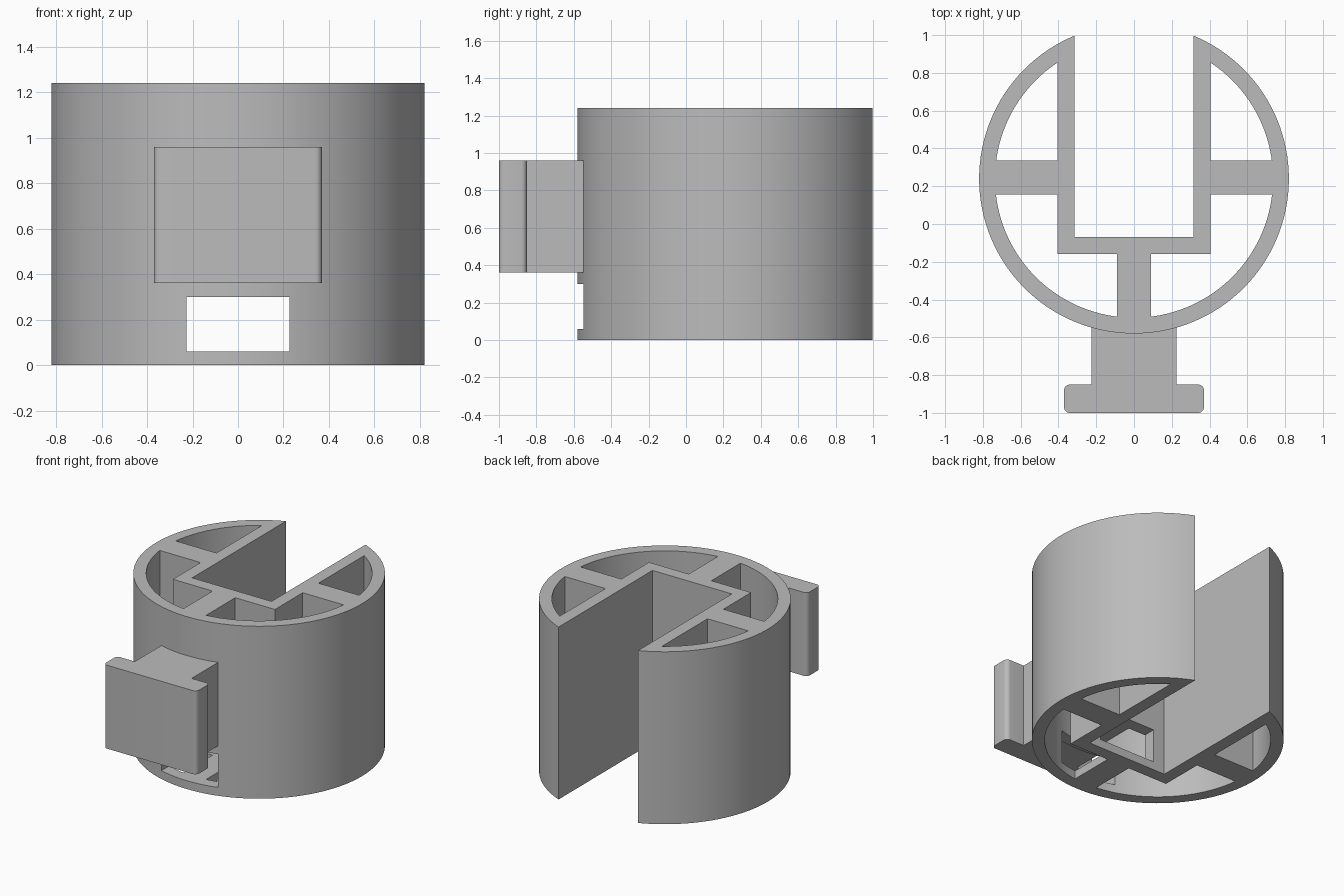
import bpy
import bmesh
import math

if "Cube" in bpy.data.objects:
    bpy.data.objects.remove(bpy.data.objects["Cube"], do_unlink=True)

HEIGHT = 1.24
CENTRE_Y = 0.24
OUTER_R, INNER_R = 0.82, 0.736
SLOT_HALF, SLOT_FLOOR = 0.316, -0.07
WALL = 0.09

grey = bpy.data.materials.new("plain grey")
grey.use_nodes = True
colour = (0.5, 0.5, 0.5, 1)
grey.diffuse_color = colour
grey.node_tree.nodes["Principled BSDF"].inputs["Base Color"].default_value = colour


def prism(name, outline, z0, z1):
    """Extrude a flat counter-clockwise outline from z0 to z1."""
    bm = bmesh.new()
    base = bm.faces.new([bm.verts.new((x, y, z0)) for x, y in outline])
    top = bmesh.ops.extrude_face_region(bm, geom=[base])["geom"]
    bmesh.ops.translate(bm, vec=(0, 0, z1 - z0),
                        verts=[v for v in top if isinstance(v, bmesh.types.BMVert)])
    bmesh.ops.recalc_face_normals(bm, faces=bm.faces)
    mesh = bpy.data.meshes.new(name)
    bm.to_mesh(mesh)
    bm.free()
    mesh.materials.append(grey)
    obj = bpy.data.objects.new(name, mesh)
    bpy.context.collection.objects.link(obj)
    return obj


def box(name, x0, x1, y0, y1, z0, z1):
    return prism(name, [(x0, y0), (x1, y0), (x1, y1), (x0, y1)], z0, z1)


def drum(name, radius, z0, z1, sides=128):
    turn = 2 * math.pi / sides
    return prism(name, [(radius * math.cos(i * turn), CENTRE_Y + radius * math.sin(i * turn))
                        for i in range(sides)], z0, z1)


def cut(target, cutter):
    """Subtract the cutter, then discard it."""
    mod = target.modifiers.new("cut", 'BOOLEAN')
    mod.operation, mod.solver, mod.object = 'DIFFERENCE', 'EXACT', cutter
    bpy.context.view_layer.objects.active = target
    bpy.ops.object.modifier_apply(modifier=mod.name)
    bpy.data.objects.remove(cutter, do_unlink=True)


# Hollow space: inner drum less the channel walls, side ribs and front spine
edge = SLOT_HALF + WALL
hollow = drum("hollow", INNER_R, -0.1, HEIGHT + 0.1)
cut(hollow, box("channel", -edge, edge, SLOT_FLOOR - WALL, 2, -1, 2))
cut(hollow, box("side_ribs", -1, 1, 0.155, 0.335, -1, 2))
cut(hollow, box("spine", -WALL, WALL, -1, 0, -1, 2))

# Body: drum with the hollow, the rear slot and the low front window removed
body = drum("body", OUTER_R, 0, HEIGHT)
cut(body, hollow)
cut(body, box("slot", -SLOT_HALF, SLOT_HALF, SLOT_FLOOR, 2, -1, 2))
cut(body, box("window", -0.226, 0.226, -1, 0.1, 0.06, 0.30))

# Front clip: stem and a plate with rounded upright edges
CLIP_Z = (0.36, 0.96)
stem = box("clip_stem", -0.226, 0.226, -0.86, -0.53, *CLIP_Z)
r = 0.03
corners = [(0.37 - r, -0.85 - r), (r - 0.37, -0.85 - r), (r - 0.37, r - 1), (0.37 - r, r - 1)]
outline = []
for i, (cx, cy) in enumerate(corners):
    for step in range(7):
        a = math.pi / 2 * (i + step / 6)
        outline.append((cx + r * math.cos(a), cy + r * math.sin(a)))
plate = prism("clip_plate", outline, *CLIP_Z)
cut(plate, box("stem_space", -0.226, 0.226, -0.86, -0.8, 0, 2))

# Smooth curves, crisp edges
bpy.ops.object.select_all(action='DESELECT')
for obj in (body, stem, plate):
    obj.select_set(True)
bpy.context.view_layer.objects.active = body
bpy.ops.object.shade_smooth_by_angle(angle=math.radians(30))
